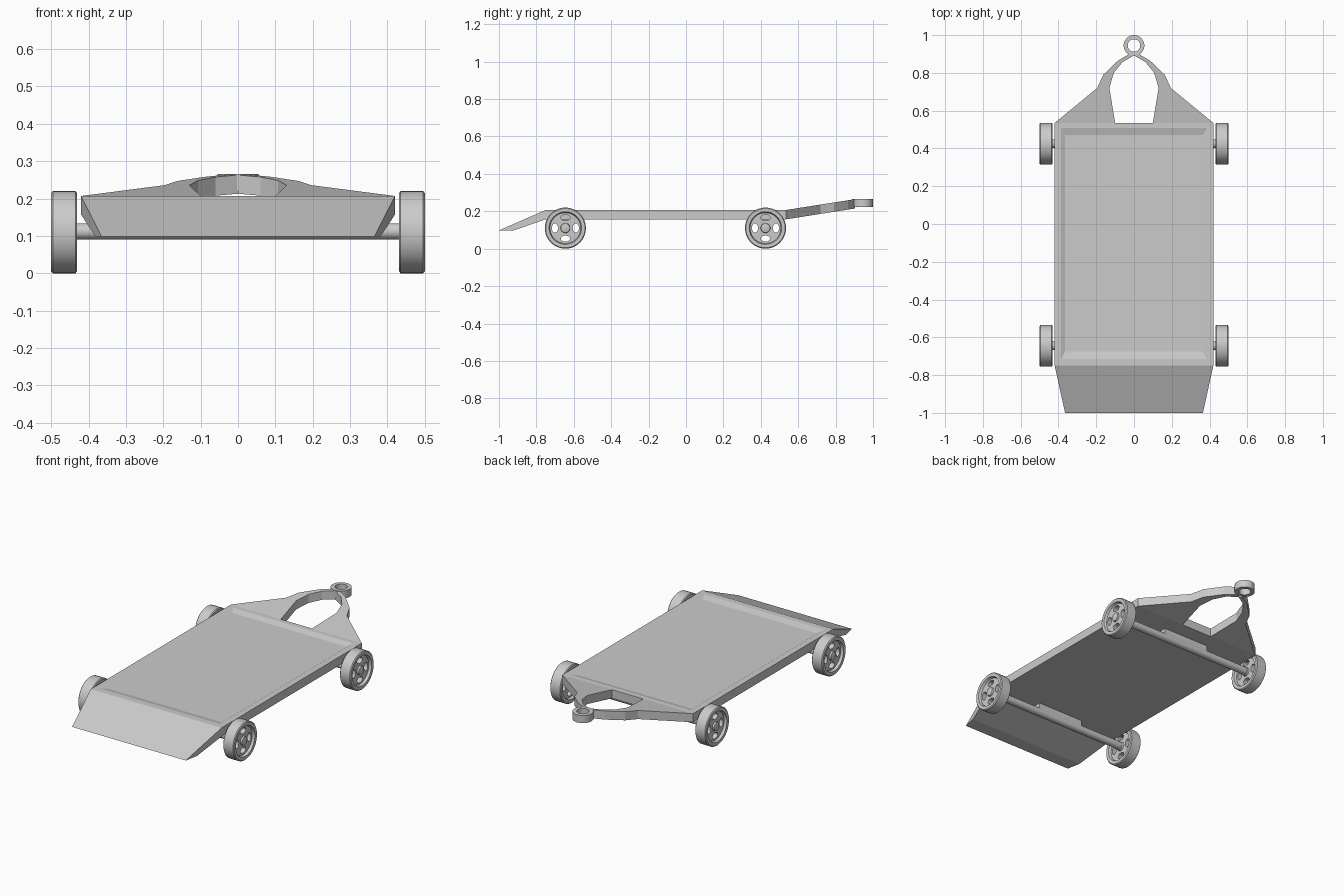
import bpy, bmesh, math
from mathutils import Matrix

if "Cube" in bpy.data.objects:
    bpy.data.objects.remove(bpy.data.objects["Cube"])


def loft(name, rings, closed=False):
    """Skin a series of equal-length point rings, capping the ends."""
    bm = bmesh.new()
    vs = [[bm.verts.new(p) for p in ring] for ring in rings]
    pairs = list(zip(vs, vs[1:]))
    if closed:
        pairs.append((vs[-1], vs[0]))
    else:
        bm.faces.new(vs[0])
        bm.faces.new(vs[-1])
    for a, b in pairs:
        n = len(a)
        for i in range(n):
            j = (i + 1) % n
            bm.faces.new((a[i], a[j], b[j], b[i]))
    bmesh.ops.recalc_face_normals(bm, faces=bm.faces)
    mesh = bpy.data.meshes.new(name)
    bm.to_mesh(mesh)
    bm.free()
    ob = bpy.data.objects.new(name, mesh)
    bpy.context.collection.objects.link(ob)
    return ob


def activate(ob):
    bpy.ops.object.select_all(action='DESELECT')
    ob.select_set(True)
    bpy.context.view_layer.objects.active = ob


def smooth(ob):
    activate(ob)
    bpy.ops.object.shade_smooth_by_angle(angle=math.radians(35))


def rect(x, y0, y1, z):
    return [(-x, y0, z), (x, y0, z), (x, y1, z), (-x, y1, z)]


def circle(n, r):
    return [(r * math.cos(2 * math.pi * i / n), r * math.sin(2 * math.pi * i / n))
            for i in range(n)]


def lathe_x(name, profile, n=40):
    return loft(name, [[(x, a, b) for a, b in circle(n, r)] for x, r in profile])


# Deck with a shallow sloped recess in its top
loft("deck", [rect(0.42, -0.75, 0.535, 0.157), rect(0.42, -0.75, 0.535, 0.207),
              rect(0.386, -0.716, 0.507, 0.207), rect(0.365, -0.675, 0.472, 0.197)])

# Tapered loading ramp
ramp = [(0.42, -0.75, 0.207), (0.42, -0.75, 0.157), (0.381, -0.92, 0.098), (0.365, -1.0, 0.098)]
loft("ramp", [[(s * x, y, z) for x, y, z in ramp] for s in (-1, 1)])

# Rising tow arms: outer x, outer y, inner x, inner y per station
stations = [(0.42, 0.535, 0.10, 0.535), (0.195, 0.72, 0.13, 0.72),
            (0.163, 0.79, 0.107, 0.80), (0.085, 0.865, 0.06, 0.858),
            (0.02, 0.903, 0.0, 0.892), (0.0, 0.906, 0.0, 0.893)]


def rise(y):
    return 0.207 + (y - 0.535) * 0.157


sections = []
for ox, oy, ix, iy in stations[:-1]:
    sections.append([(ox, oy, rise(oy)), (ix, iy, rise(iy)),
                     (ix, iy, rise(iy) - 0.05), (ox, oy, rise(oy) - 0.05)])
arm = loft("tow_arms", sections)
arm.modifiers.new("mirror", 'MIRROR')

# Tow ring
ring_profile = [(0.033, 0.222), (0.055, 0.222), (0.055, 0.266), (0.033, 0.266)]
ring = loft("tow_ring", [[(a, b + 0.945, z) for a, b in circle(32, r)]
                         for r, z in ring_profile], closed=True)
smooth(ring)

# Wheel: tyre, recessed disc and hub
half = [(0.033, 0.0), (0.033, 0.012), (0.029, 0.024), (0.019, 0.026), (0.019, 0.082),
        (0.0335, 0.087), (0.0345, 0.105), (0.030, 0.110)]
half = half[1:]
wheel = lathe_x("wheel", half + [(-x, r) for x, r in reversed(half)])

# Four oval holes through the disc
cutters = []
for k in range(4):
    turn = Matrix.Rotation(k * math.pi / 2, 4, 'X')
    cut = loft("hole_cutter", [[(x, a * 1.5, b + 0.056) for a, b in circle(20, 0.0165)]
                               for x in (-0.06, 0.06)])
    cut.data.transform(turn)
    cut.hide_render = True
    cutters.append(cut)
    mod = wheel.modifiers.new("hole", 'BOOLEAN')
    mod.operation = 'DIFFERENCE'
    mod.solver = 'EXACT'
    mod.object = cut
activate(wheel)
for mod in list(wheel.modifiers):
    bpy.ops.object.modifier_apply(modifier=mod.name)
for cut in cutters:
    bpy.data.objects.remove(cut)
smooth(wheel)

# Wheels, axles and axle mounts at both ends
first = True
for y in (0.425, -0.645):
    for s in (-1, 1):
        ob = wheel if first else wheel.copy()
        if not first:
            bpy.context.collection.objects.link(ob)
        first = False
        ob.location = (s * 0.4655, y, 0.11)
        ob.rotation_euler = (0, 0, 0 if s > 0 else math.pi)
    axle = lathe_x("axle", [(-0.45, 0.022), (0.45, 0.022)], 24)
    axle.location = (0, y, 0.112)
    smooth(axle)
    loft("axle_mount", [rect(0.15, y - 0.018, y + 0.018, z) for z in (0.115, 0.16)])
